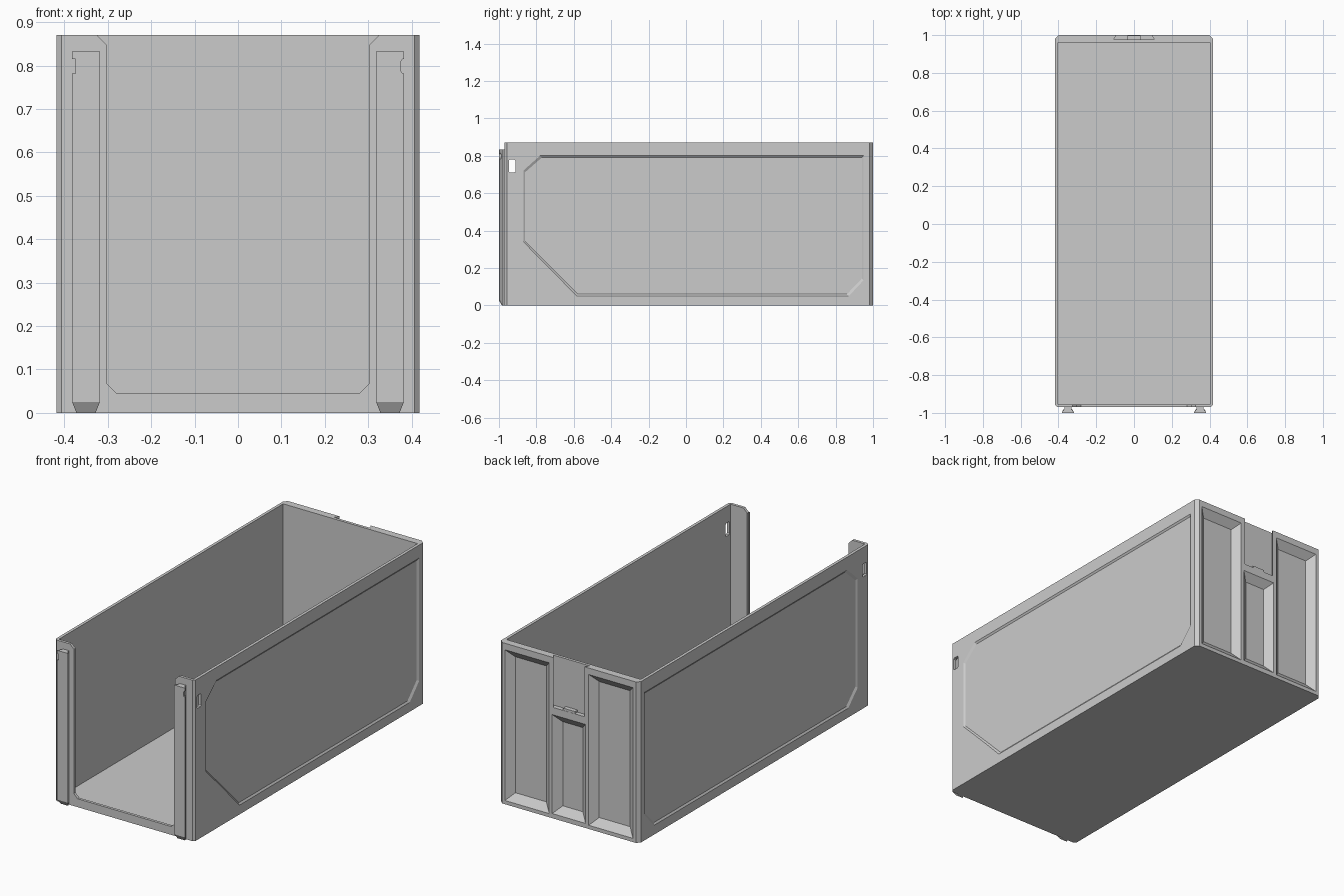
import bpy, bmesh

if "Cube" in bpy.data.objects:
    bpy.data.objects.remove(bpy.data.objects["Cube"])

W, F, B, H = 0.418, -0.97, 1.0, 0.87   # half width, front, back, height


def loft(name, a, b):
    """Closed solid between two matching loops of 3D points."""
    bm = bmesh.new()
    va = [bm.verts.new(p) for p in a]
    vb = [bm.verts.new(p) for p in b]
    n = len(va)
    bm.faces.new(va)
    bm.faces.new(vb[::-1])
    for i in range(n):
        j = (i + 1) % n
        bm.faces.new((va[j], va[i], vb[i], vb[j]))
    bmesh.ops.recalc_face_normals(bm, faces=bm.faces)
    me = bpy.data.meshes.new(name)
    bm.to_mesh(me)
    bm.free()
    ob = bpy.data.objects.new(name, me)
    bpy.context.collection.objects.link(ob)
    return ob


def rect(x0, x1, z0, z1, y):
    return [(x0, y, z0), (x1, y, z0), (x1, y, z1), (x0, y, z1)]


def box(name, x0, x1, y0, y1, z0, z1):
    return loft(name, rect(x0, x1, z0, z1, y0), rect(x0, x1, z0, z1, y1))


def cut(ob, cutter):
    m = ob.modifiers.new("cut", 'BOOLEAN')
    m.operation, m.solver, m.object = 'DIFFERENCE', 'EXACT', cutter
    bpy.context.view_layer.objects.active = ob
    bpy.ops.object.modifier_apply(modifier=m.name)
    bpy.data.objects.remove(cutter)


# bin body: outer block with chamfered vertical corners
c, d = 0.012, 0.018
plan = [(-W + c, F), (W - c, F), (W, F + c), (W, B - d),
        (W - d, B), (-W + d, B), (-W, B - d), (-W, F + c)]
body = loft("bin_body", [(x, y, 0) for x, y in plan], [(x, y, H) for x, y in plan])

# inner cavity
cut(body, box("cavity", -0.402, 0.402, -0.955, 0.96, 0.015, 1))

# front opening with chamfered lower corners and flared top
half = [(0.28, 0.045), (0.303, 0.068), (0.303, 0.848), (0.335, 0.88)]
u = half + [(-x, z) for x, z in reversed(half)]
cut(body, loft("opening", [(x, -1.02, z) for x, z in u], [(x, -0.94, z) for x, z in u]))

# recessed side panels and finger slots
top = [(-0.87, 0.72), (-0.78, 0.80), (0.95, 0.80), (0.95, 0.135), (0.87, 0.05)]
panels = {1: top + [(-0.585, 0.05), (-0.87, 0.34)],
          -1: top + [(-0.79, 0.05), (-0.87, 0.13)]}
for s, prof in panels.items():
    def grow(k, x):
        return [(s * x, 0.04 + (y - 0.04) * (1 + k / 0.9), 0.425 + (z - 0.425) * (1 + k / 0.375))
                for y, z in prof]
    cut(body, loft("panel", grow(0.01, W + 0.007), grow(-0.01, W - 0.007)))
    e = 0.006
    slot = [(-0.947, 0.715), (-0.947 + e, 0.71), (-0.912 - e, 0.71), (-0.912, 0.715),
            (-0.912, 0.775), (-0.912 - e, 0.78), (-0.947 + e, 0.78), (-0.947, 0.775)]
    cut(body, loft("slot", [(s * 0.38, y, z) for y, z in slot],
                   [(s * 0.44, y, z) for y, z in slot]))


# back pockets with sloping walls
def pocket(x0, x1, z0, z1):
    t, dep = 0.04, 0.033
    k = 0.01 / dep
    outer = rect(x0 - t * k, x1 + t * k, z0 - t * k, z1 + t * k, B + 0.01)
    inner = rect(x0 + t, x1 - t, z0 + t, z1 - t, B - dep)
    cut(body, loft("pocket", outer, inner))


pocket(0.118, 0.383, 0.02, 0.835)
pocket(-0.383, -0.118, 0.02, 0.835)
pocket(-0.1, 0.1, 0.025, 0.56)

# dovetail label slot at the top of the back
cut(body, loft("label_slot", rect(-0.085, 0.085, 0.6, 0.9, B + 0.01),
               rect(-0.108, 0.108, 0.6, 0.9, 0.976)))
box("slot_latch", -0.035, 0.035, 0.97, 0.999, 0.582, 0.612)


# front dovetail rails with chamfered foot and a side notch
def rail(side):
    cx = side * 0.35
    name = "right_rail" if side > 0 else "left_rail"

    def ring(w_out, w_in, z, y_out=-1.0):
        return [(cx - w_in, F + 0.003, z), (cx - w_in, -0.978, z), (cx - w_out, y_out + 0.004, z),
                (cx - w_out, y_out, z), (cx + w_out, y_out, z), (cx + w_out, y_out + 0.004, z),
                (cx + w_in, -0.978, z), (cx + w_in, F + 0.003, z)]
    ob = loft(name, ring(0.032, 0.018, 0.025), ring(0.032, 0.018, 0.832))
    foot = loft(name + "_foot", ring(0.022, 0.018, 0.0, -0.984), ring(0.032, 0.018, 0.025))
    foot.name = name + "_foot"
    nx, r = cx + side * 0.034, 0.01
    notch = [(nx - r, 0.788), (nx - r, 0.808), (nx - r / 2, 0.815),
             (nx + r, 0.815), (nx + r, 0.782), (nx - r / 2, 0.782)]
    cut(ob, loft("notch", [(x, -1.02, z) for x, z in notch], [(x, -0.985, z) for x, z in notch]))


rail(1)
rail(-1)
